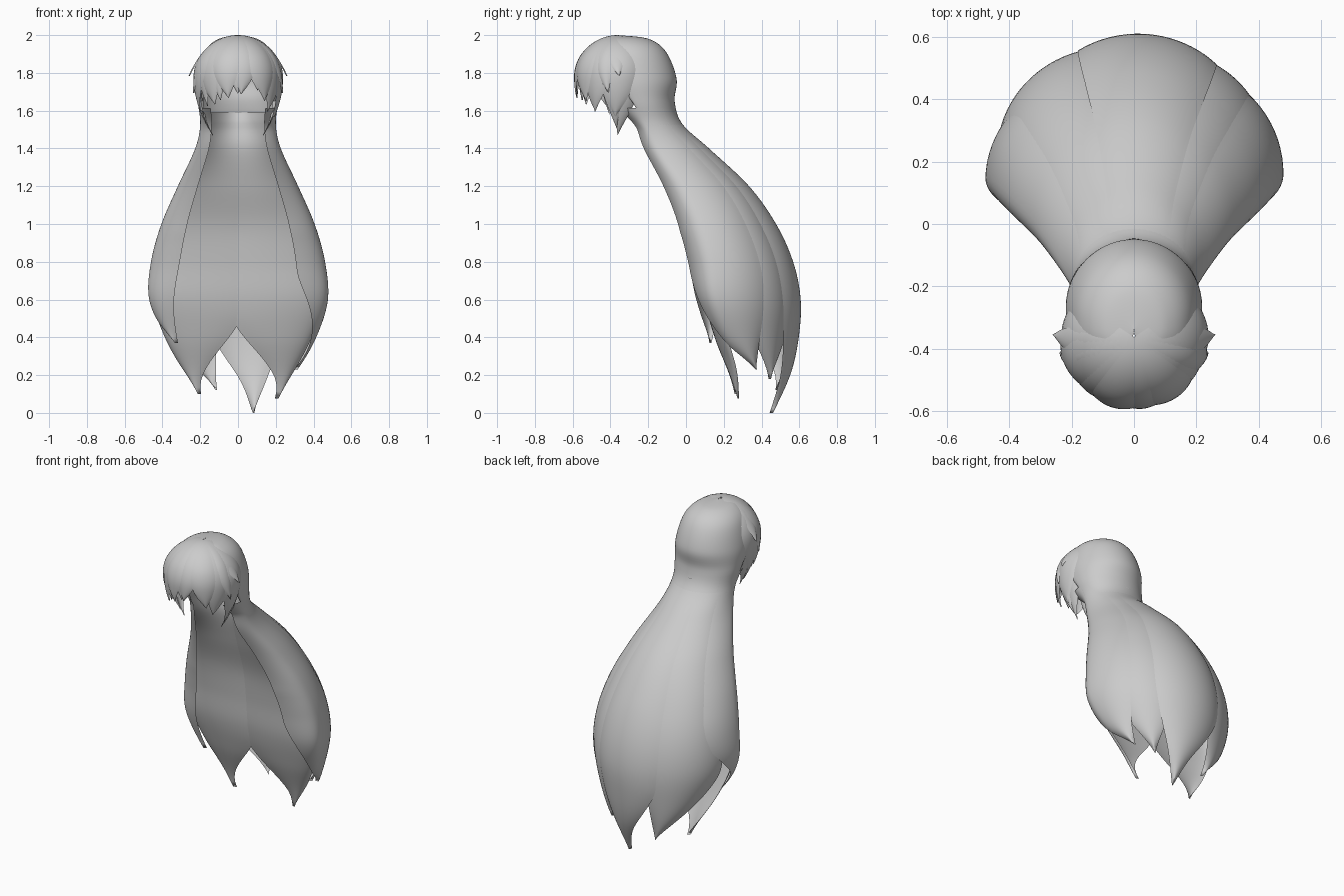
import bpy, bmesh
from math import sin, cos, radians

if "Cube" in bpy.data.objects:
    bpy.data.objects.remove(bpy.data.objects["Cube"])

# Hair envelope sections: z, front y, widest y, back y, half width, front hollow
SEC = [(1.998, -.345, -.34, -.335, .001, 0), (1.979, -.42, -.32, -.195, .105, 0),
       (1.91, -.48, -.30, -.105, .178, 0), (1.77, -.53, -.28, -.05, .216, 0),
       (1.65, -.45, -.24, -.06, .213, .36), (1.53, -.30, -.20, -.02, .20, .24),
       (1.4, -.23, -.13, .12, .225, .16), (1.2, -.11, .01, .33, .315, .09),
       (1.0, -.01, .10, .47, .40, .05), (.8, .05, .15, .56, .455, .02),
       (.6, .09, .17, .60, .47, 0), (.4, .14, .23, .59, .41, 0),
       (.2, .20, .30, .55, .31, 0), (0, .22, .33, .47, .18, 0)]


def section(t):
    i = max(0, min(int(t), len(SEC) - 2))
    f = t - i
    a, b, c, d = (SEC[max(0, min(i + k, len(SEC) - 1))] for k in (-1, 0, 1, 2))
    return [q + .5 * f * (r - p + f * (2*p - 5*q + 4*r - s + f * (3*(q - r) + s - p)))
            for p, q, r, s in zip(a, b, c, d)]


def envelope(t, deg, off=0, forward=None):
    z, yf, ym, yb, rx, hollow = section(t)
    s, c = sin(radians(deg)), cos(radians(deg))
    if c >= 0:
        y = ym + (yb - ym) * c
    else:
        y = ym - (ym - yf) * abs(c) ** .8
        # side panels sweep forward, the front panels are hollow
        y += hollow * c * c if forward is None else forward * c
    return (rx * s + off * s, y + off * c, z)


def sheet(name, fn, nu, nv):
    bm = bmesh.new()
    rows = [[bm.verts.new(fn(2 * i / nu - 1, j / nv)) for i in range(nu + 1)]
            for j in range(nv + 1)]
    for r0, r1 in zip(rows, rows[1:]):
        for i in range(nu):
            bm.faces.new((r0[i], r1[i], r1[i + 1], r0[i + 1]))
    bmesh.ops.remove_doubles(bm, verts=bm.verts, dist=.0002)
    me = bpy.data.meshes.new(name)
    bm.to_mesh(me)
    bm.free()
    for p in me.polygons:
        p.use_smooth = True
    ob = bpy.data.objects.new(name, me)
    bpy.context.collection.objects.link(ob)
    return ob


# Back of the head, closed around the crown and open at the face
sheet("back_cap", lambda u, v: envelope(
    5.1 * v * (.3 + .7 * v) ** .4, (118 + 62 * max(0, 1 - 2.5 * v)) * u), 48, 40)


# Long overlapping panels, each narrowing to a pointed tip
def panel(name, start, centre, half, tip_deg, tip_z, off, taper, forward=None):
    t_end = 7 + (1.2 - tip_z) / .2

    def fn(u, v):
        t = start + (t_end - start) * v
        q = max(0, (t - t_end + taper) / taper)
        ramp = max(0, min(1, (t - 5.2) / 3))
        w = half * (1 - q ** 1.6)
        deg = centre + (tip_deg - centre) * q ** 1.5 + w * u
        fw = None if forward is None else forward * ramp
        return envelope(t, deg, ramp * (off - .02 * u * u), fw)
    sheet(name, fn, 20, 50)


for p in [("front_left_panel", 4.5, -138, 45, -120, .11, 0, 2.1),
          ("front_right_panel", 4.5, 138, 46, 112, .09, 0, 2.1),
          ("side_left_panel", 4.3, -94, 42, -124, .37, .006, 2.6, .1),
          ("side_right_panel", 4.3, 94, 42, 72, .23, .006, 2.6, .1),
          ("back_left_panel", 5, -46, 32, -28, .13, -.006, 2.2),
          ("back_middle_panel", 5, 6, 29, 28, .0, .008, 2.4),
          ("back_right_panel", 5, 46, 29, 50, .18, -.012, 2.0)]:
    panel(*p)


# Fringe tufts radiating from the crown over the brow
def tuft(name, az, half, end, lean, off, flick=0):
    def fn(u, v):
        ph = end * v
        q = max(0, (v - .55) / .45)
        w = half * (1 - q ** 1.8)
        a = radians(az + lean * q ** 1.5 + w * u)
        if ph < 90:
            h, z = sin(radians(ph)), cos(radians(ph))
        else:
            d = radians(ph - 90)
            h, z = 1 - .2 * d * d, -d * .95
        k = 1 + (off + .03 * (1 - u * u)) * min(1, v * 2) + flick * q * q
        return (.226 * k * h * sin(a), -.362 - .222 * k * h * cos(a),
                1.775 + .225 * z)
    sheet(name, fn, 12, 24)


TUFTS = [(-94, 22, 148, 6, 0), (-70, 22, 136, -8, .03), (-44, 22, 128, 8, 0),
         (-18, 19, 119, 5, .03), (10, 18, 114, -6, .01), (34, 20, 123, 6, .03),
         (60, 22, 138, -8, 0), (92, 24, 146, -6, .025)]
for n, a in enumerate(TUFTS):
    tuft(f"fringe_tuft_{n + 1}", *a)
    # a narrower strand between neighbours
    if n < len(TUFTS) - 1:
        tuft(f"fringe_filler_{n + 1}", a[0] + 14, 15, a[2] - 6, 4, -.015)

# Side locks and outward flicks
for s, side in ((-1, "left"), (1, "right")):
    tuft(f"side_lock_{side}", s * 104, 20, 172, -s * 14, -.02)
    tuft(f"temple_strand_{side}", s * 82, 16, 162, s * 6, -.005)
    tuft(f"side_flick_{side}", s * 86, 14, 88, s * 6, .0, .13)
    tuft(f"lower_flick_{side}", s * 70, 11, 112, s * 8, .02, .06)
